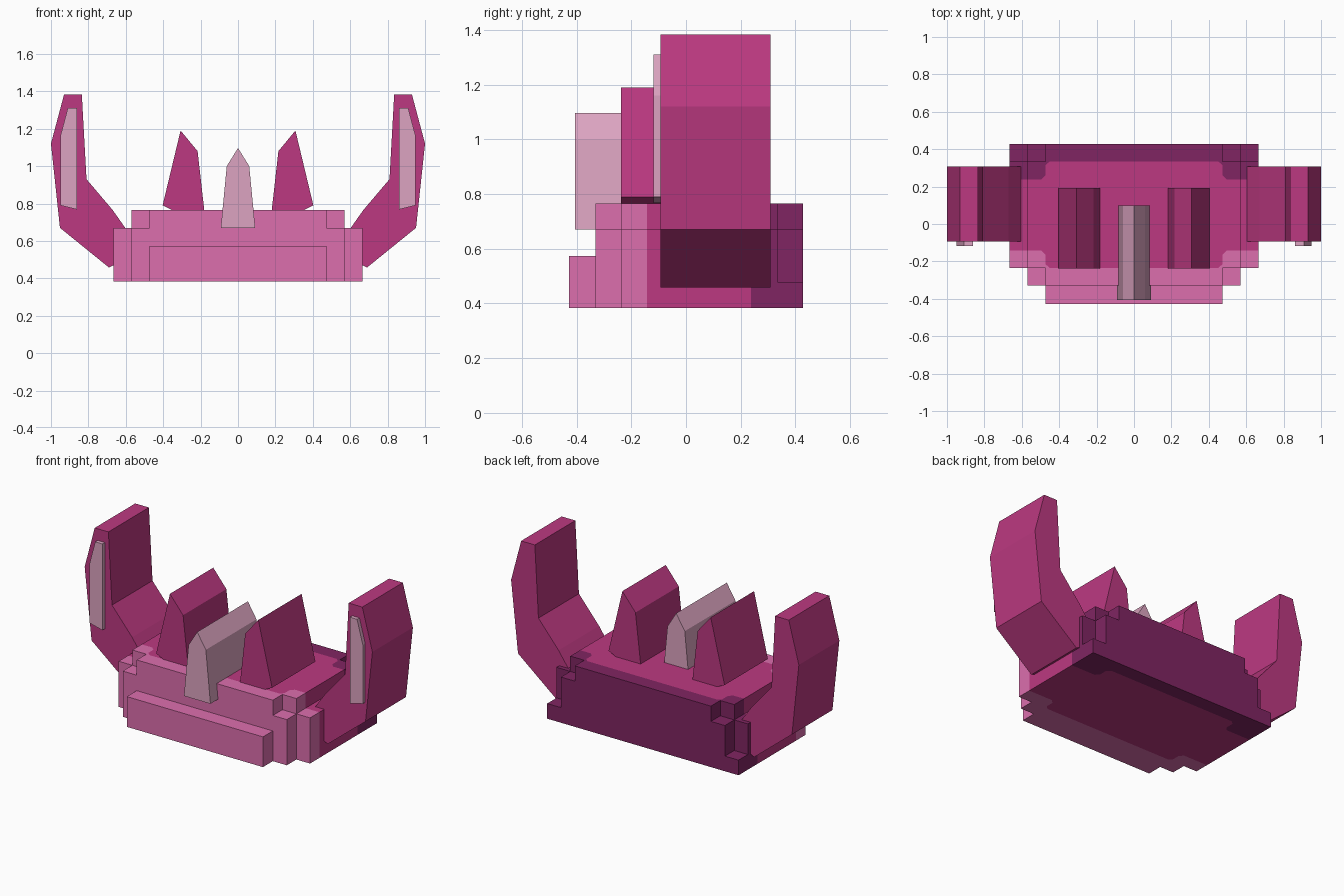
import bpy, bmesh

if "Cube" in bpy.data.objects:
    bpy.data.objects.remove(bpy.data.objects["Cube"])


def material(name, rgb):
    mat = bpy.data.materials.new(name)
    lin = [((c / 255 + 0.055) / 1.055) ** 2.4 for c in rgb]
    mat.diffuse_color = (*lin, 1)
    mat.use_nodes = True
    mat.node_tree.nodes["Principled BSDF"].inputs["Base Color"].default_value = mat.diffuse_color
    return mat


MAGENTA = material("magenta", (188, 57, 129))
PINK = material("light pink", (220, 110, 174))
PALE = material("pale pink", (220, 164, 193))
PURPLE = material("dark purple", (128, 37, 98))


def add_prism(bm, points, lo, hi, axis):
    """Extrude a closed outline along z (plan outline) or y (front outline)."""
    if axis == "z":
        place = lambda p, t: (p[0], p[1], t)
    else:
        place = lambda p, t: (p[0], t, p[1])
    a = [bm.verts.new(place(p, lo)) for p in points]
    b = [bm.verts.new(place(p, hi)) for p in points]
    bm.faces.new(a)
    bm.faces.new(b[::-1])
    n = len(points)
    for i in range(n):
        j = (i + 1) % n
        bm.faces.new((a[j], a[i], b[i], b[j]))


def build(name, layers, mat, axis):
    bm = bmesh.new()
    for points, lo, hi in layers:
        add_prism(bm, points, lo, hi, axis)
    bmesh.ops.recalc_face_normals(bm, faces=bm.faces)
    mesh = bpy.data.meshes.new(name)
    bm.to_mesh(mesh)
    bm.free()
    mesh.materials.append(mat)
    obj = bpy.data.objects.new(name, mesh)
    bpy.context.collection.objects.link(obj)
    return obj


def mirrored(half):
    """Complete a right-hand outline with its mirror image."""
    return half + [(-x, y) for x, y in reversed(half)]


def pair(name, points, lo, hi, mat):
    for side, s in (("left", -1), ("right", 1)):
        build(f"{side}_{name}", [([(s * x, z) for x, z in points], lo, hi)], mat, "y")


BOTTOM, SHELF, TOP = 0.383, 0.67, 0.766

# Joints where the front and back bands wrap around the core
front_joint = [(0.45, -0.235), (0.473, -0.215), (0.473, -0.165), (0.495, -0.142)]
back_joint = [(0.495, 0.238), (0.473, 0.26), (0.473, 0.315), (0.45, 0.335)]


def core_plan(w):
    return mirrored(front_joint + [(w, -0.142), (w, 0.238)] + back_joint)


def front_plan(w, v):
    return mirrored(front_joint + [(w, -0.142), (w, -0.235), (v, -0.235), (v, -0.33)])


def back_plan(w, v):
    return mirrored(back_joint[::-1] + [(w, 0.238), (w, 0.335), (v, 0.335), (v, 0.428)])


# Base: core with stepped front and back bands
build("base_core", [(core_plan(0.665), BOTTOM, SHELF),
                    (core_plan(0.57), SHELF, TOP)], MAGENTA, "z")
build("front_band", [(front_plan(0.665, 0.57), BOTTOM, SHELF),
                     (front_plan(0.57, 0.473), SHELF, TOP)], PINK, "z")
corner = mirrored(back_joint[::-1] + [(0.665, 0.238), (0.665, 0.428)])
build("back_band", [(corner, BOTTOM, 0.478),
                    (back_plan(0.665, 0.57), 0.478, SHELF),
                    (back_plan(0.57, 0.473), SHELF, TOP)], PURPLE, "z")
build("front_step", [(mirrored([(0.473, -0.428), (0.473, -0.33)]), BOTTOM, 0.573)], PINK, "z")

# Upright arms with pale front plates
arm = [(0.58, 0.51), (0.69, 0.458), (0.952, 0.67), (1.0, 1.12), (0.93, 1.383),
       (0.835, 1.383), (0.81, 0.93), (0.67, 0.765), (0.603, 0.67), (0.58, 0.64)]
pair("arm", arm, -0.094, 0.308, MAGENTA)
plate = [(0.86, 0.768), (0.95, 0.79), (0.95, 1.16), (0.91, 1.31), (0.86, 1.31)]
pair("arm_plate", plate, -0.118, -0.08, PALE)

# Ridges standing on the base
ridge = [(0.172, 0.69), (0.2, 0.69), (0.403, 0.79), (0.307, 1.19), (0.216, 1.08)]
pair("ridge", ridge, -0.237, 0.193, MAGENTA)
centre = mirrored([(0.092, 0.67), (0.06, 1.0), (0, 1.097)])
centre.pop(3)
build("centre_ridge", [(centre, -0.405, 0.098)], PALE, "y")
